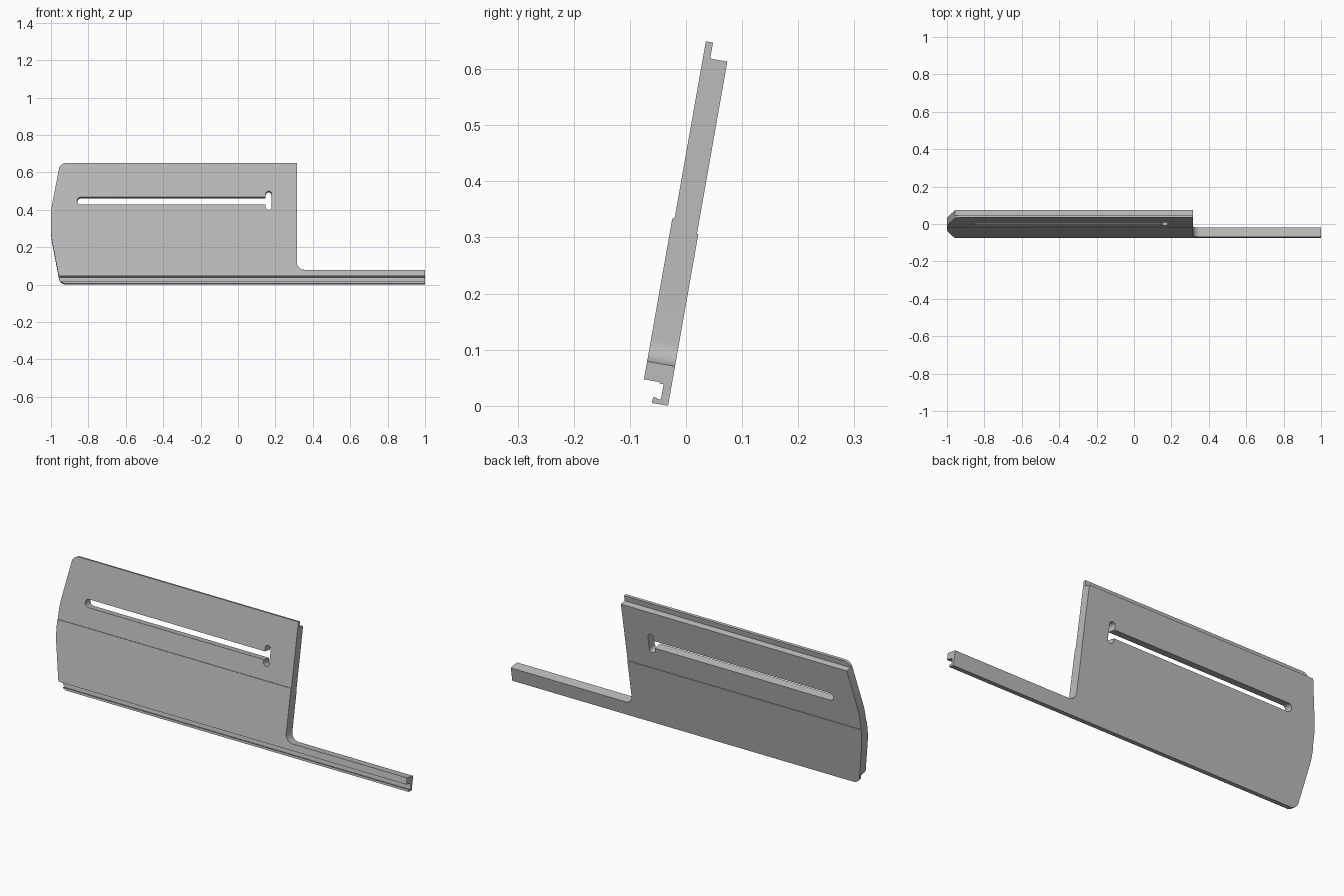
import bpy, bmesh, math
from mathutils import Matrix, Vector

default = bpy.data.objects.get("Cube")
if default:
    bpy.data.objects.remove(default)

TILT = math.radians(10)

grey = bpy.data.materials.new("plain grey")
grey.use_nodes = True
colour = (0.5, 0.5, 0.5, 1)
grey.diffuse_color = colour
grey.node_tree.nodes["Principled BSDF"].inputs["Base Color"].default_value = colour


def arc(cx, cz, r, start, end, steps=8):
    """Points along a circular arc, angles in degrees."""
    angles = [math.radians(start + (end - start) * i / steps) for i in range(steps + 1)]
    return [(cx + r * math.cos(a), cz + r * math.sin(a)) for a in angles]


def prism(name, points, sweep):
    """Solid made by sweeping a closed polygon of 3D points."""
    bm = bmesh.new()
    face = bm.faces.new([bm.verts.new(p) for p in points])
    swept = bmesh.ops.extrude_face_region(bm, geom=[face])["geom"]
    moved = [g for g in swept if isinstance(g, bmesh.types.BMVert)]
    bmesh.ops.translate(bm, verts=moved, vec=Vector(sweep))
    bmesh.ops.recalc_face_normals(bm, faces=bm.faces)
    mesh = bpy.data.meshes.new(name)
    bm.to_mesh(mesh)
    bm.free()
    mesh.materials.append(grey)
    obj = bpy.data.objects.new(name, mesh)
    bpy.context.collection.objects.link(obj)
    return obj


def carve(target, cutter, operation):
    cutter.hide_render = True
    bpy.context.view_layer.objects.active = target
    mod = target.modifiers.new(cutter.name, "BOOLEAN")
    mod.object, mod.operation, mod.solver = cutter, operation, "EXACT"
    bpy.ops.object.modifier_apply(modifier=mod.name)
    bpy.data.objects.remove(cutter)


# Cross-section (depth, height): stepped plate, top tongue, bottom hooked groove
section = [
    (-.0315, -.0055), (-.0315, .305), (-.034, .305), (-.034, .617),
    (-.065, .617), (-.065, .646), (-.078, .646), (-.078, .325),
    (-.082, .325), (-.082, .0335), (-.0535, .0335), (-.0535, .031),
    (-.046, .031), (-.046, .003), (-.053, .003), (-.053, .005),
    (-.0605, .005), (-.0605, -.0055),
]
panel = prism("slotted_panel", [(-1.1, d, h) for d, h in section], (2.1, 0, 0))

# Front outline: bowed left end, rounded corners, notch above the long rail
outline = (
    [(1.05, -.05), (1.05, .066)]
    + arc(.355, .106, .04, 270, 180)
    + [(.315, .7), (-.92, .7)]
    + arc(-.92, .608, .038, 90, 170)
    + [(-.994, .42), (-.998, .39), (-1, .355), (-1, .285), (-.998, .25), (-.994, .22)]
    + arc(-.92, .0325, .038, 190, 270)
    + [(-.92, -.05)]
)
carve(panel, prism("outline_cutter", [(x, -.2, z) for x, z in outline], (0, .3, 0)), "INTERSECT")

# Long slot with a cross-shaped keyhole at its right-hand end
slot = (
    arc(-.84, .441, .02, 90, 270)
    + [(.148, .421)]
    + arc(.164, .408, .016, 180, 360)
    + arc(.164, .478, .016, 0, 180)
    + [(.148, .461)]
)
carve(panel, prism("slot_cutter", [(x, -.2, z) for x, z in slot], (0, .3, 0)), "DIFFERENCE")

# Lean the panel back and rest it on the ground
panel.data.transform(Matrix.Rotation(-TILT, 4, "X"))
lowest = min(v.co.z for v in panel.data.vertices)
panel.data.transform(Matrix.Translation((0, 0, -lowest)))

bpy.ops.object.select_all(action="DESELECT")
panel.select_set(True)
bpy.context.view_layer.objects.active = panel
bpy.ops.object.shade_smooth_by_angle(angle=math.radians(30))
